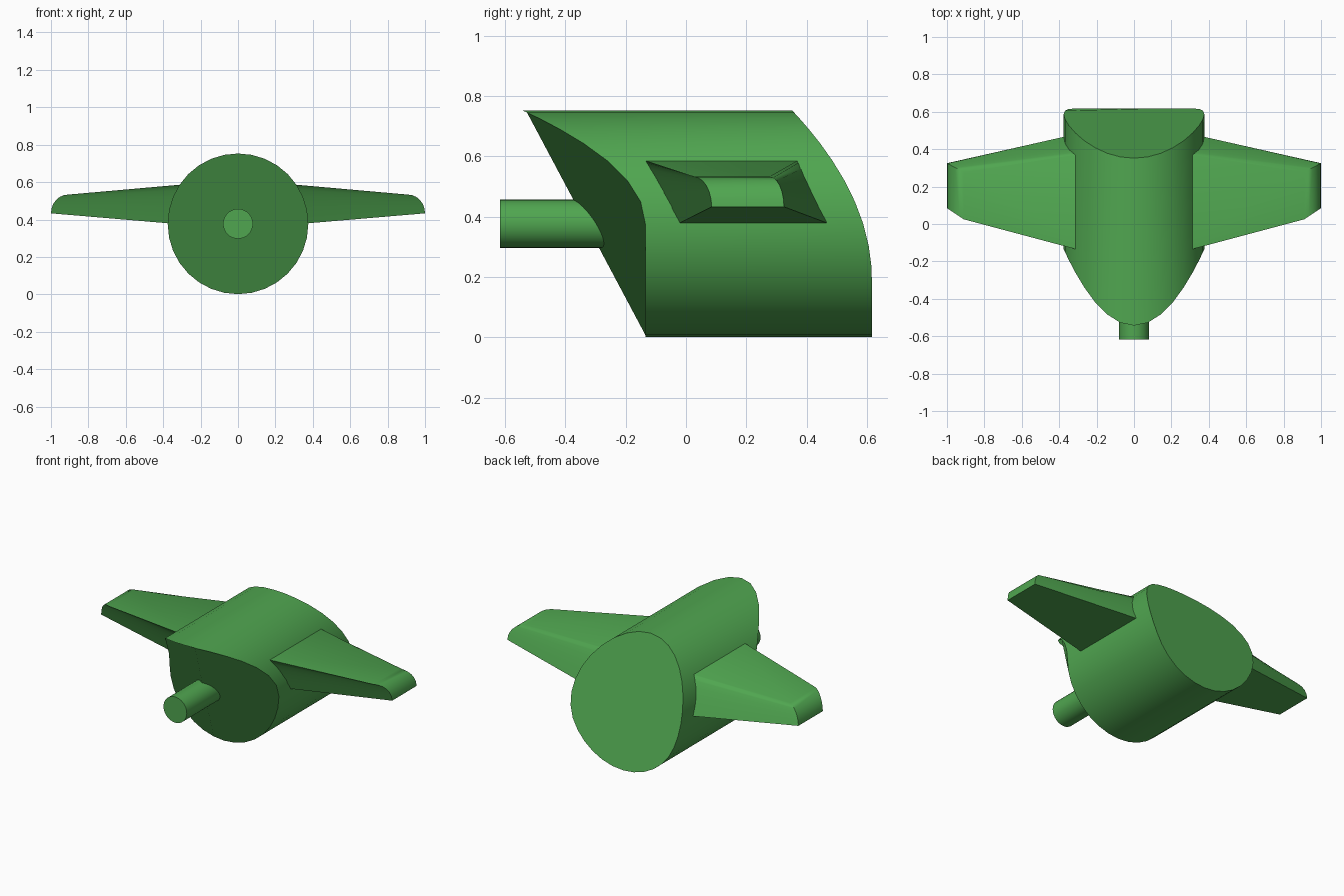
import bpy, bmesh
from math import sin, cos, pi, radians

if "Cube" in bpy.data.objects:
    bpy.data.objects.remove(bpy.data.objects["Cube"])

R, CZ = 0.376, 0.377

green = bpy.data.materials.new("green")
green.diffuse_color = (0.08, 0.38, 0.08, 1)
green.use_nodes = True
green.node_tree.nodes["Principled BSDF"].inputs["Base Color"].default_value = green.diffuse_color


def make(name, verts, faces):
    me = bpy.data.meshes.new(name)
    me.from_pydata(verts, [], faces)
    bm = bmesh.new()
    bm.from_mesh(me)
    bmesh.ops.recalc_face_normals(bm, faces=bm.faces)
    bm.to_mesh(me)
    bm.free()
    ob = bpy.data.objects.new(name, me)
    bpy.context.collection.objects.link(ob)
    me.materials.append(green)
    bpy.ops.object.select_all(action='DESELECT')
    ob.select_set(True)
    bpy.context.view_layer.objects.active = ob
    bpy.ops.object.shade_smooth_by_angle(angle=radians(30))
    return ob


def tube(name, radius, n, front, back):
    """Cylinder along y whose end positions depend on height."""
    verts = []
    for end in (front, back):
        for i in range(n):
            a = 2 * pi * i / n
            z = CZ + radius * cos(a)
            verts.append((radius * sin(a), end(z), z))
    faces = [(i, (i + 1) % n, n + (i + 1) % n, n + i) for i in range(n)]
    faces += [tuple(range(n)), tuple(range(n, 2 * n))]
    ob = make(name, verts, faces)
    for p in ob.data.polygons:
        if len(p.vertices) > 4:
            p.use_smooth = False
    return ob


# Body: both ends swept in a parabola towards the top
tube("body", R, 32,
     lambda z: -0.135 - 0.408 * max(0, (z - CZ) / R) ** 2,
     lambda z: 0.617 - 0.265 * max(0, (z - 0.19) / 0.563) ** 2)

# Nose rod
tube("nose_rod", 0.08, 32, lambda z: -0.617, lambda z: 0.0)


# Wings: tapered slabs with slanted edges and a rounded tip
def wing(name, side, n=6):
    def lerp(p, q, t):
        return tuple(u + (v - u) * t for u, v in zip(p, q))

    verts = []
    for k in range(n + 1):
        a = k / n * pi / 2
        s, c = sin(a), 1 - cos(a)
        tip_f = (0.91 + 0.09 * s, 0.025 + 0.06 * s, 0.533 - 0.1 * c)
        tip_r = (0.91 + 0.09 * s, 0.277 + 0.048 * s, 0.533 - 0.1 * c)
        root_f = lerp((0.31, -0.135, 0.586), (0.375, -0.02, 0.38), c)
        root_r = lerp((0.31, 0.37, 0.586), (0.375, 0.466, 0.38), c)
        # Roots run on into the body
        row = [lerp(tip_f, root_f, 1.2), tip_f, tip_r, lerp(tip_r, root_r, 1.2)]
        verts += [(side * x, y, z) for x, y, z in row]
    faces = [(0, 1, 2, 3), tuple(4 * n + j for j in range(4))]
    for k in range(n):
        for j in range(4):
            i, m = 4 * k + j, 4 * k + (j + 1) % 4
            faces.append((i, m, m + 4, i + 4))
    make(name, verts, faces)


wing("right_wing", 1)
wing("left_wing", -1)
